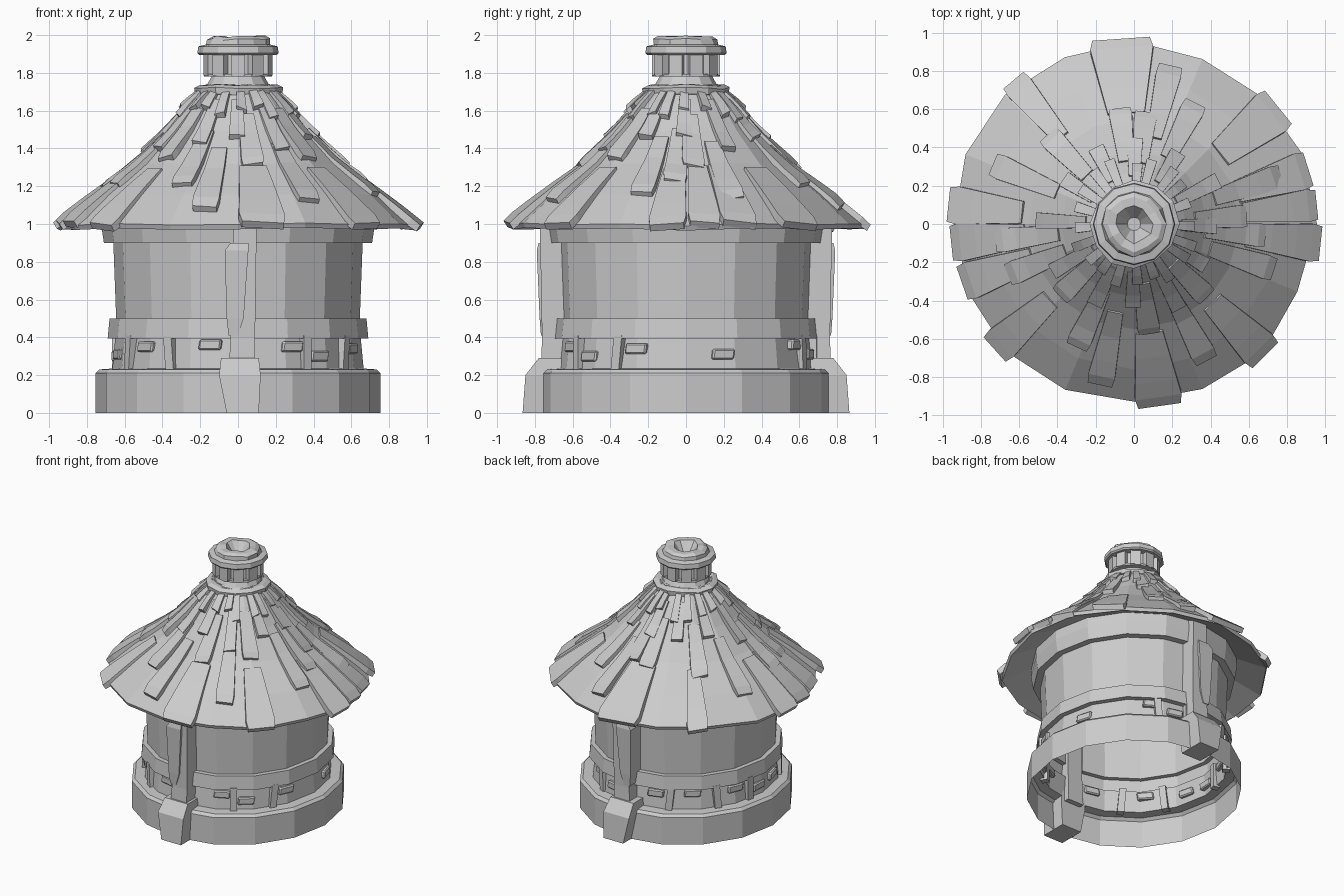
import bpy, bmesh, math, random
from mathutils import Vector

if "Cube" in bpy.data.objects:
    bpy.data.objects.remove(bpy.data.objects["Cube"])

random.seed(4)
YS = 1.03  # tower is slightly deeper than wide


def finish(name, bm, recalc=True):
    if recalc:
        bmesh.ops.recalc_face_normals(bm, faces=bm.faces)
    me = bpy.data.meshes.new(name)
    bm.to_mesh(me)
    bm.free()
    ob = bpy.data.objects.new(name, me)
    bpy.context.collection.objects.link(ob)
    return ob


def revolve(name, profile, sides=16, ys=1.0, jitter=0.0, jrows=()):
    """Flat-sided lathe of (radius, z) points, listed from below to above."""
    bm = bmesh.new()
    jr = [random.uniform(-jitter, jitter) for _ in range(sides)]
    jz = [random.uniform(-jitter, jitter) * 0.6 for _ in range(sides)]
    rows = []
    for k, (r, z) in enumerate(profile):
        row = []
        for i in range(sides):
            a = 2 * math.pi * i / sides
            rr, zz = (r + jr[i], z + jz[i]) if k in jrows else (r, z)
            row.append(bm.verts.new((rr * math.cos(a), rr * math.sin(a) * ys, zz)))
        rows.append(row)
    for lo, hi in zip(rows, rows[1:]):
        for i in range(sides):
            j = (i + 1) % sides
            bm.faces.new((lo[i], lo[j], hi[j], hi[i]))
    return finish(name, bm, False)


def loft(bm, rings):
    """Closed solid through a series of four-point rings."""
    vs = [[bm.verts.new(p) for p in ring] for ring in rings]
    for a, b in zip(vs, vs[1:]):
        for i in range(4):
            j = (i + 1) % 4
            bm.faces.new((a[i], a[j], b[j], b[i]))
    bm.faces.new(vs[0][::-1])
    bm.faces.new(vs[-1])


def wall_block(bm, deg, r0, r1, z0, z1, w, lean=0.0, ys=YS):
    """Block set radially into a round wall."""
    a = math.radians(deg)
    d = Vector((math.cos(a), math.sin(a) * ys, 0))
    t = Vector((-math.sin(a), math.cos(a), 0))
    rings = []
    for z, sh in ((z0, -lean), (z1, lean)):
        up = Vector((0, 0, z))
        rings.append([d * r0 + t * (sh - w / 2) + up, d * r1 + t * (sh - w / 2) + up,
                      d * r1 + t * (sh + w / 2) + up, d * r0 + t * (sh + w / 2) + up])
    loft(bm, rings)


# Stone base, walls and bands: one open-bottomed shell
revolve("tower_walls", [(0.755, 0), (0.755, 0.21), (0.735, 0.23), (0.665, 0.235),
                        (0.65, 0.395), (0.69, 0.395), (0.68, 0.50), (0.645, 0.50),
                        (0.66, 0.90), (0.71, 0.90), (0.725, 1.0), (0.72, 1.10)], ys=YS)

# Bricks poking out of the lower wall
bm = bmesh.new()
for i, deg in enumerate((-166, -138, -103, -64, -49, -23, 17, 60, 75, 107, 130, 158, 177)):
    z = (0.31, 0.35, 0.36, 0.35, 0.30, 0.34, 0.31, 0.36)[i % 8]
    wall_block(bm, deg, 0.625, 0.668, z - 0.028, z + 0.028, 0.12, 0.004)
bmesh.ops.bevel(bm, geom=bm.edges[:], offset=0.008, segments=1, affect='EDGES')
finish("wall_bricks", bm)

# Short struts between base and middle band
bm = bmesh.new()
for i, deg in enumerate((-150, -123, -57, -32, 64, 84, 116, 145, 168)):
    wall_block(bm, deg, 0.625, 0.678, 0.22, 0.41, 0.05, (0.01, -0.008, 0.0)[i % 3])
finish("wall_struts", bm)

# Buttresses front and back: foot block, post and upper plank
for side, label in ((-1, "front"), (1, "back")):
    for part, inner, secs in (
        ("foot", 0.66, ((0, -0.06, 0.11, 0.865), (0.2, -0.10, 0.12, 0.85), (0.29, -0.09, 0.11, 0.78))),
        ("post", 0.62, ((0.2, -0.05, 0.09, 0.77), (0.39, -0.04, 0.09, 0.762), (1.08, -0.02, 0.10, 0.775))),
        ("plank", 0.64, ((0.41, -0.05, 0.00, 0.768), (0.50, -0.06, 0.03, 0.775),
                         (0.86, -0.07, 0.055, 0.79), (0.90, -0.04, 0.055, 0.78)))):
        bm = bmesh.new()
        loft(bm, [[(x0, side * inner, z), (x1, side * inner, z),
                   (x1, side * y, z), (x0, side * y, z)] for z, x0, x1, y in secs])
        finish(f"{label}_buttress_{part}", bm)

# Bell-curved roof
CURVE = [(0.99, 0.975), (0.94, 1.0), (0.76, 1.155), (0.55, 1.32), (0.38, 1.495), (0.27, 1.635), (0.17, 1.74)]
revolve("roof", [(0.69, 1.09), (0.93, 0.975)] + CURVE[1:], 16, 1.0, 0.018, (1, 2))


def roof_z(r):
    for (ra, za), (rb, zb) in zip(CURVE, CURVE[1:]):
        if r >= rb:
            return za + (zb - za) * (ra - r) / (ra - rb)
    return CURVE[-1][1]


def shingle(bm, deg, r0, r1, w0, w1, lift=0.03, worn=False):
    """Tapered board lying on the roof curve, optionally with a worn tip."""
    a = math.radians(deg)
    t = Vector((-math.sin(a), math.cos(a), 0))
    skew = random.uniform(-0.012, 0.012)
    rings = []
    for f in (0, 0.33, 0.66, 0.87, 1):
        tip = worn and f == 1
        r, w = r0 + (r1 - r0) * f, (w0 + (w1 - w0) * f) / 2 * (0.86 if tip else 1)
        z, h = roof_z(r), 0.008 + (lift - 0.008) * f - (0.01 if tip else 0)

        def p(s, up):
            rad = r + up * 0.5
            v = Vector((rad * math.cos(a), rad * math.sin(a), z + up * 0.8 + s * skew * f))
            return v + t * s * w
        rings.append([p(-1, -0.022), p(1, -0.022), p(1, h), p(-1, h)])
    loft(bm, rings)


# Eave boards: angle, outer radius, width
bm = bmesh.new()
for deg, r, w in ((94, 0.96, 0.35), (39, 0.96, 0.26), (17.5, 0.945, 0.21), (6, 0.95, 0.18),
                  (-6, 0.97, 0.21), (-45, 0.96, 0.22), (-82, 0.95, 0.26), (-102, 0.85, 0.15),
                  (-138, 0.97, 0.2), (-161, 0.94, 0.21), (-174, 0.95, 0.21), (174, 0.965, 0.21),
                  (130, 0.97, 0.16)):
    shingle(bm, deg, r - 0.38, r, w * 0.55, w, 0.03, True)
finish("eave_shingles", bm)

# Middle boards: angle, outer radius
bm = bmesh.new()
for deg, r in ((77, 0.84), (63, 0.70), (18, 0.80), (4, 0.58), (157, 0.79), (134, 0.64),
               (-173, 0.72), (-158, 0.70), (-136, 0.53), (-115, 0.70), (-82, 0.57), (-62, 0.80),
               (-45, 0.53), (-18, 0.76), (-5, 0.68), (97, 0.60), (84, 0.58)):
    shingle(bm, deg, r * 0.55, r, 0.08, 0.09 + 0.06 * r, 0.03, True)
finish("middle_shingles", bm)

# Upper two rows of smaller boards
bm = bmesh.new()
for n, r0, lo, hi, w in ((12, 0.25, 0.42, 0.50, 0.085), (20, 0.18, 0.29, 0.35, 0.055)):
    for i in range(n):
        shingle(bm, 360 * i / n + random.uniform(-4, 4), r0, random.uniform(lo, hi), w * 0.7, w, 0.028)
finish("upper_shingles", bm)

# Collar and neck under the lantern
revolve("roof_collar", [(0.16, 1.67), (0.225, 1.685), (0.23, 1.72), (0.20, 1.735), (0.15, 1.735)],
        12, 1.0, 0.012, (1, 2, 3))
revolve("lantern_neck", [(0.17, 1.70), (0.165, 1.735), (0.14, 1.78), (0.18, 1.78),
                         (0.18, 1.795), (0.15, 1.795), (0.15, 1.90)], 12)

# Lantern posts
bm = bmesh.new()
for i in range(10):
    wall_block(bm, 36 * i + 18, 0.13, 0.18, 1.785, 1.90, 0.072, ys=1.0)
finish("lantern_posts", bm)

# Stepped cap with a sunken bowl
revolve("lantern_cap", [(0.13, 1.895), (0.205, 1.895), (0.215, 1.905), (0.21, 1.94), (0.17, 1.95),
                        (0.165, 1.975), (0.14, 1.99), (0.095, 1.99), (0.035, 1.91), (0.001, 1.91)],
        12, 1.0, 0.013, (5, 6, 7))
